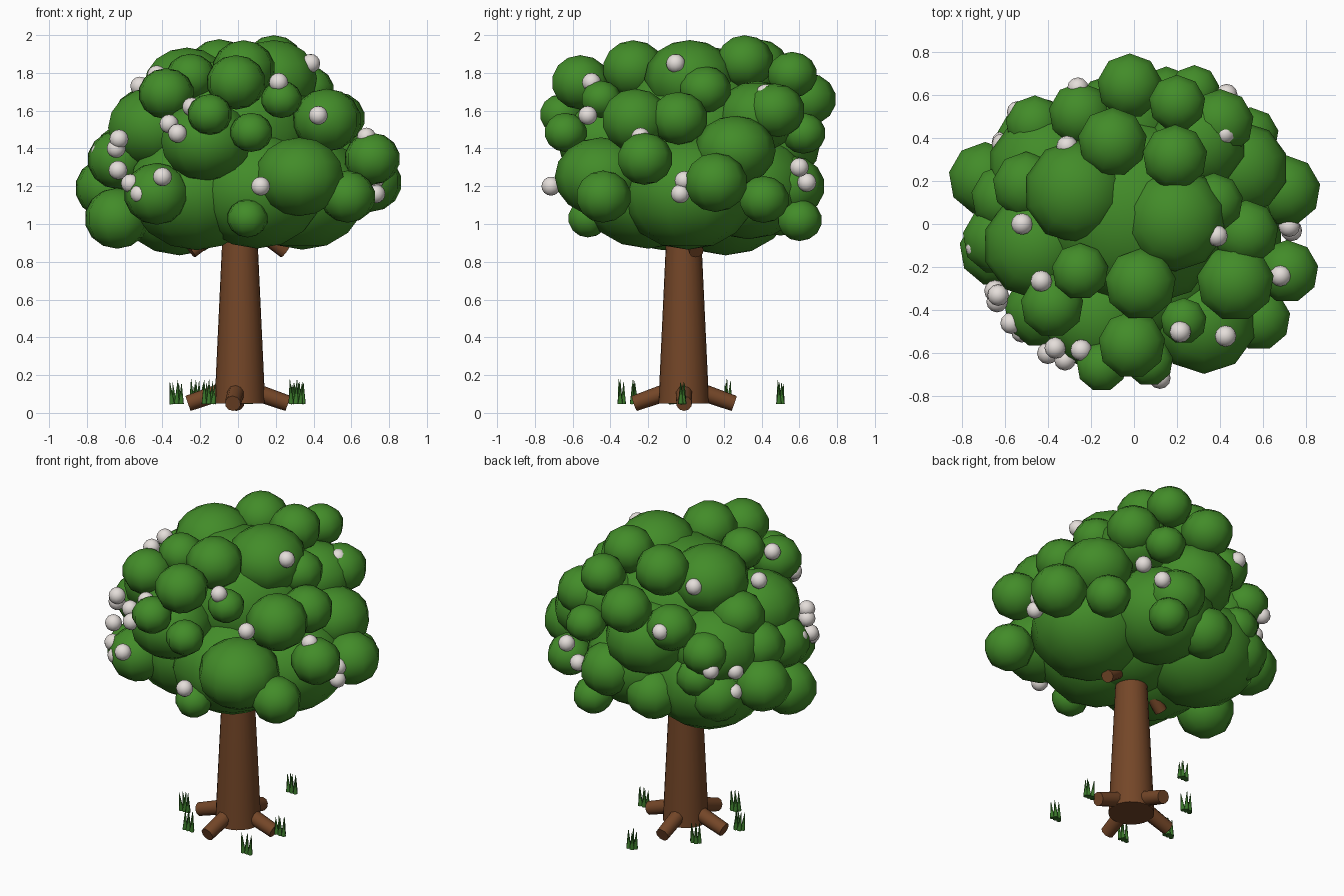
import bpy, bmesh, math, random
from mathutils import Vector, Matrix

random.seed(4)


def material(name, rgb):
    m = bpy.data.materials.new(name)
    m.diffuse_color = (*rgb, 1)
    return m


LEAF = material("leaf green", (0.055, 0.262, 0.022))
BARK = material("bark brown", (0.175, 0.062, 0.021))
PETAL = material("blossom white", (0.78, 0.73, 0.70))
GRASS = material("grass dark green", (0.04, 0.18, 0.022))


def finish(bm, name, mat, angle=60):
    me = bpy.data.meshes.new(name)
    bm.to_mesh(me)
    bm.free()
    me.materials.append(mat)
    ob = bpy.data.objects.new(name, me)
    bpy.context.collection.objects.link(ob)
    bpy.ops.object.select_all(action='DESELECT')
    ob.select_set(True)
    bpy.context.view_layer.objects.active = ob
    bpy.ops.object.shade_smooth_by_angle(angle=math.radians(angle))
    return ob


def add_rod(bm, a, b, r1, r2, sides):
    """Tapered rod from point a to point b."""
    a, b = Vector(a), Vector(b)
    rot = (b - a).to_track_quat('Z', 'Y').to_matrix().to_4x4()
    bmesh.ops.create_cone(bm, cap_ends=True, segments=sides, radius1=r1, radius2=r2,
                          depth=(b - a).length,
                          matrix=Matrix.Translation((a + b) / 2) @ rot)


def spheres(name, mat, blobs, squash, seg, rings):
    """One object made of flattened low-poly balls (x, y, z, radius)."""
    bm = bmesh.new()
    for x, y, z, r in blobs:
        bmesh.ops.create_uvsphere(bm, u_segments=seg, v_segments=rings, radius=1,
                                  matrix=Matrix.Translation((x, y, z)) @
                                  Matrix.Diagonal((r, r, r * squash, 1)))
    return finish(bm, name, mat, 80)


# Trunk
bm = bmesh.new()
add_rod(bm, (0.01, -0.012, 0.05), (0.01, -0.012, 1.1), 0.134, 0.085, 24)
finish(bm, "trunk", BARK)

# Roots: four stubs sloping to the ground
bm = bmesh.new()
for deg in (0, 92, 180, 264):
    dx, dy = math.cos(math.radians(deg)), math.sin(math.radians(deg))
    add_rod(bm, (0.05 * dx, 0.05 * dy - 0.01, 0.125),
            (0.265 * dx, 0.265 * dy - 0.01, 0.05), 0.047, 0.042, 10)
finish(bm, "roots", BARK)

# Branches: stubs peeping out under the crown
bm = bmesh.new()
for s in (-1, 1):
    add_rod(bm, (0.25 * s, 0.055 * s, 0.855), (0.03 * s, 0, 1.02), 0.039, 0.04, 10)
finish(bm, "branches", BARK)

# Crown core: large masses that fill the inside
spheres("crown_core", LEAF, [
    (-0.31, 0.21, 1.14, 0.36), (0.34, 0.01, 1.17, 0.36), (0.10, -0.20, 1.18, 0.365),
    (-0.22, -0.12, 1.18, 0.375), (0.09, 0.33, 1.20, 0.33), (0.02, 0.0, 1.18, 0.35),
    (0.0, 0.05, 1.50, 0.45),
    (0.19, 0.02, 1.77, 0.24), (-0.27, 0.15, 1.73, 0.24), (-0.45, -0.10, 1.51, 0.25),
    (-0.17, -0.43, 1.44, 0.25), (0.325, -0.45, 1.25, 0.245), (0.50, 0.26, 1.39, 0.215),
    (-0.40, 0.25, 1.38, 0.28), (-0.05, 0.45, 1.42, 0.26), (0.30, 0.38, 1.57, 0.22),
], 0.85, 10, 8)

# Upper leaf clumps
spheres("upper_leaves", LEAF, [
    (-0.01, -0.56, 1.75, 0.16), (-0.38, -0.38, 1.69, 0.15), (-0.15, -0.66, 1.58, 0.12),
    (0.07, -0.64, 1.485, 0.115), (0.23, -0.45, 1.66, 0.11), (0.47, -0.27, 1.55, 0.185),
    (0.52, -0.04, 1.56, 0.155), (0.03, -0.28, 1.82, 0.17), (-0.25, -0.22, 1.78, 0.135),
    (0.19, 0.31, 1.86, 0.155), (-0.10, 0.38, 1.83, 0.165), (0.20, 0.56, 1.79, 0.135),
    (0.37, 0.10, 1.71, 0.14), (0.40, 0.47, 1.60, 0.16), (-0.02, 0.64, 1.66, 0.155),
    (0.28, 0.62, 1.48, 0.12), (-0.25, 0.51, 1.55, 0.15), (-0.50, 0.18, 1.57, 0.16),
    (-0.46, 0.46, 1.42, 0.14),
], 0.9, 9, 7)

# Lower leaf clumps
spheres("lower_leaves", LEAF, [
    (0.71, -0.22, 1.345, 0.15), (0.70, 0.155, 1.22, 0.17), (0.58, -0.44, 1.145, 0.15),
    (0.54, 0.41, 1.13, 0.135), (0.24, 0.60, 1.02, 0.12), (0.15, 0.56, 1.20, 0.175),
    (-0.43, -0.40, 1.16, 0.178), (-0.64, -0.12, 1.03, 0.175), (-0.69, 0.21, 1.19, 0.175),
    (-0.63, -0.07, 1.34, 0.17), (-0.48, 0.37, 1.13, 0.175), (-0.40, 0.45, 1.25, 0.13),
    (0.05, -0.52, 1.03, 0.11), (-0.60, 0.12, 1.38, 0.16), (-0.12, 0.50, 1.09, 0.165),
], 0.92, 9, 7)

# Blossoms
flowers = [
    (-0.52, 0.0, 1.73), (-0.245, -0.585, 1.62), (-0.365, -0.575, 1.53), (-0.32, -0.63, 1.48),
    (-0.63, -0.33, 1.45), (-0.645, -0.31, 1.40), (-0.73, -0.11, 1.38), (-0.635, -0.36, 1.285),
    (-0.57, -0.46, 1.215), (-0.52, -0.50, 1.16), (-0.40, -0.60, 1.25), (0.12, -0.715, 1.20),
    (0.215, -0.50, 1.75), (0.385, -0.055, 1.85), (0.425, -0.52, 1.575), (0.68, -0.24, 1.46),
    (0.73, -0.03, 1.16), (0.72, -0.01, 1.23), (0.43, 0.60, 1.30), (0.32, 0.64, 1.22),
    (0.42, 0.42, 1.69), (-0.43, -0.265, 1.79), (-0.26, 0.63, 1.57), (-0.54, 0.52, 1.35),
    (-0.61, 0.37, 1.31), (-0.61, 0.38, 1.18), (-0.31, 0.36, 1.77),
]
spheres("blossoms", PETAL, [(*f, 0.05) for f in flowers], 1.0, 12, 8)

# Grass tufts: a few thin leaning blades each
bm = bmesh.new()
for tx, ty in [(-0.325, -0.07), (-0.155, -0.275), (0.306, -0.34),
               (0.32, -0.02), (0.04, 0.50), (-0.22, 0.22)]:
    for k in range(5):
        ox, oy = 0.012 * (k - 2), 0.008 * (k % 2 * 2 - 1)
        lean = [random.uniform(-0.008, 0.008) for _ in range(2)]
        top = random.uniform(0.15, 0.18)
        add_rod(bm, (tx + ox, ty + oy, 0.047),
                (tx + ox * 1.3 + lean[0], ty + oy * 1.2 + lean[1], top), 0.015, 0.001, 6)
finish(bm, "grass_tufts", GRASS)
